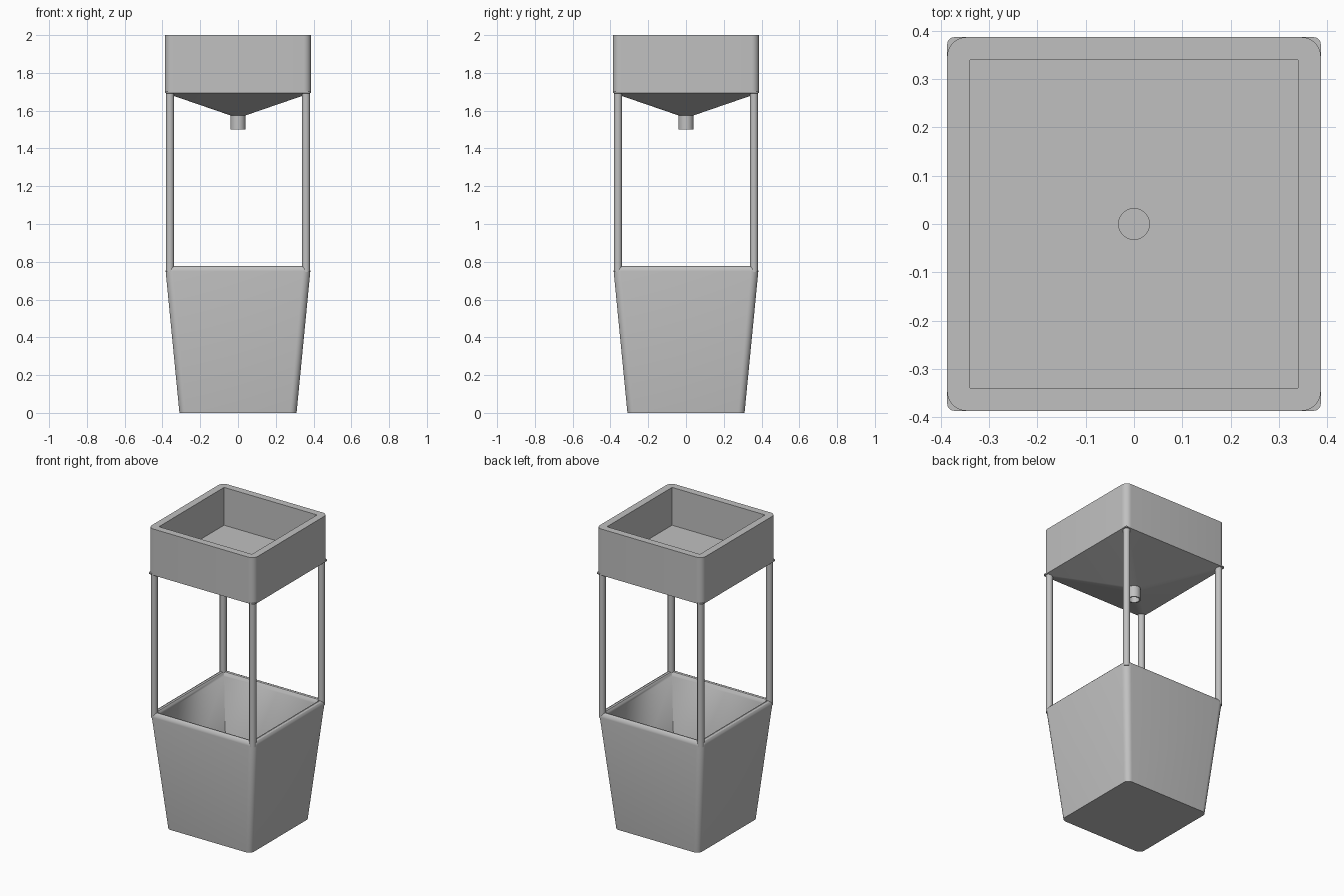
import bpy
import bmesh
from math import cos, sin, pi, radians

cube = bpy.data.objects.get("Cube")
if cube:
    bpy.data.objects.remove(cube, do_unlink=True)

# One plain grey material
grey = bpy.data.materials.new("grey")
grey.use_nodes = True
colour = (0.53, 0.53, 0.53, 1)
grey.diffuse_color = colour
grey.node_tree.nodes["Principled BSDF"].inputs["Base Color"].default_value = colour

STEPS = 8  # segments per rounded corner


def rounded_square(half, radius, z):
    """Points of a rounded square; radius equal to half gives a circle."""
    points = []
    for corner, (sx, sy) in enumerate([(1, 1), (-1, 1), (-1, -1), (1, -1)]):
        for i in range(STEPS + 1):
            a = (corner + i / STEPS) * pi / 2
            points.append((sx * (half - radius) + radius * cos(a),
                           sy * (half - radius) + radius * sin(a), z))
    return points


def loft(name, sections, cap_start=False, cap_end=False, closed=False):
    """Skin a list of (half width, corner radius, height) sections."""
    bm = bmesh.new()
    rings = [[bm.verts.new(p) for p in rounded_square(*s)] for s in sections]
    n = len(rings[0])
    pairs = list(zip(rings, rings[1:]))
    if closed:
        pairs.append((rings[-1], rings[0]))
    for low, high in pairs:
        for i in range(n):
            j = (i + 1) % n
            bm.faces.new((low[i], low[j], high[j], high[i]))
    if cap_start:
        bm.faces.new(rings[0][::-1])
    if cap_end:
        bm.faces.new(rings[-1])
    bmesh.ops.remove_doubles(bm, verts=bm.verts, dist=0.0001)
    bmesh.ops.recalc_face_normals(bm, faces=bm.faces)
    mesh = bpy.data.meshes.new(name)
    bm.to_mesh(mesh)
    bm.free()
    obj = bpy.data.objects.new(name, mesh)
    bpy.context.collection.objects.link(obj)
    finish(obj)
    return obj


def finish(obj):
    obj.data.materials.append(grey)
    bpy.ops.object.select_all(action="DESELECT")
    obj.select_set(True)
    bpy.context.view_layer.objects.active = obj
    bpy.ops.object.shade_smooth_by_angle(angle=radians(30))


# Tapered hollow lower bin with a rounded rim
loft("lower_bin", [
    (0.31, 0.035, 0), (0.383, 0.04, 0.75), (0.381, 0.039, 0.763),
    (0.374, 0.034, 0.773), (0.363, 0.025, 0.778), (0.352, 0.015, 0.775),
    (0.345, 0.005, 0.765), (0.34, 0, 0.75), (0.28, 0, 0.04),
], cap_start=True, cap_end=True)

# Upper tray: walls, flat floor and the square funnel beneath it
loft("upper_tray", [
    (0.387, 0.04, 1.695), (0.387, 0.04, 2), (0.34, 0, 2),
    (0.34, 0, 1.75), (0.04, 0.04, 1.75),
])
loft("funnel", [
    (0.34, 0.01, 1.701), (0.387, 0.015, 1.701), (0.387, 0.015, 1.694),
    (0.04, 0.04, 1.575),
])

# Hollow drain spout through the tray floor
loft("spout", [
    (0.04, 0.04, 1.5), (0.04, 0.04, 1.75),
    (0.032, 0.032, 1.75), (0.032, 0.032, 1.5),
], closed=True)

# Four round corner posts
for side, x in (("left", 0.36), ("right", -0.36)):
    for end, y in (("front", -0.36), ("back", 0.36)):
        post = loft(f"{end}_{side}_post", [(0.021, 0.021, 0.745), (0.021, 0.021, 1.697)],
                    cap_start=True, cap_end=True)
        post.location = (x, y, 0)
